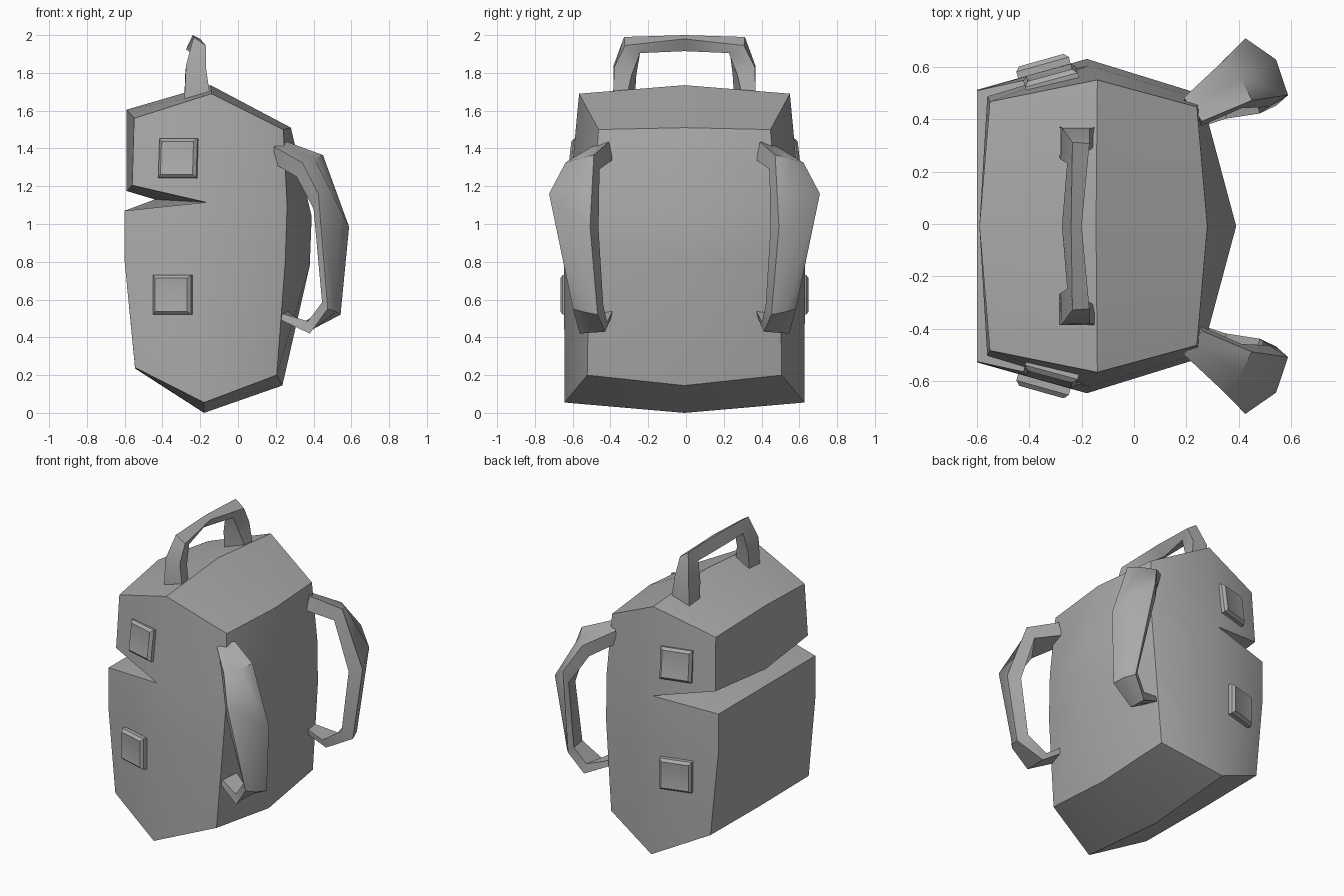
import bpy, bmesh, math
from mathutils import Vector

if "Cube" in bpy.data.objects:
    bpy.data.objects.remove(bpy.data.objects["Cube"])

Y0 = -0.008  # sideways centre of the bag

cloth = bpy.data.materials.new("grey_cloth")
cloth.diffuse_color = (0.4, 0.4, 0.4, 1)
cloth.use_nodes = True
cloth.node_tree.nodes["Principled BSDF"].inputs["Base Color"].default_value = cloth.diffuse_color


def finish(name, bm, angle=38):
    """Turn a bmesh into a named object with smooth-by-angle shading."""
    bmesh.ops.recalc_face_normals(bm, faces=bm.faces)
    me = bpy.data.meshes.new(name)
    bm.to_mesh(me)
    bm.free()
    me.materials.append(cloth)
    ob = bpy.data.objects.new(name, me)
    bpy.context.collection.objects.link(ob)
    bpy.context.view_layer.objects.active = ob
    ob.select_set(True)
    bpy.ops.object.shade_smooth_by_angle(angle=math.radians(angle))
    ob.select_set(False)
    return ob


def loft(name, sections, side=1, angle=38):
    """Skin a row of matching sections, optionally mirrored in y."""
    bm = bmesh.new()
    rings = [[bm.verts.new((x, Y0 + side * y, z)) for x, y, z in s] for s in sections]
    for a, b in zip(rings, rings[1:]):
        for i in range(len(a)):
            j = (i + 1) % len(a)
            bm.faces.new((a[i], a[j], b[j], b[i]))
    bm.faces.new(rings[0])
    bm.faces.new(rings[-1])
    return finish(name, bm, angle)


# Bag body: outline of the side panel (x, y, z) with matching centre line (x, z)
outline = [
    (-.55, .475, 1.56, -.59, 1.605),   # 0 flap top front
    (-.56, .495, 1.205, -.59, 1.175),  # 1 flap lower lip
    (-.17, .612, 1.115, -.44, 1.13),   # 2 notch under flap
    (-.60, .517, 1.07, -.60, 1.07),    # 3 pocket top edge
    (-.60, .520, .80, -.60, .80),      # 4 front middle
    (-.545, .525, .24, -.545, .235),   # 5 front bottom
    (-.18, .635, .055, -.18, 0),       # 6 bottom ridge
    (.205, .515, .20, .235, .145),     # 7 back bottom
    (.25, .505, .80, .38, .78),        # 8 back middle
    (.26, .485, 1.10, .39, 1.04),      # 9 back upper
    (.24, .455, 1.50, .28, 1.51),      # 10 back top
    (-.14, .558, 1.69, -.145, 1.735),  # 11 top ridge
]
bm = bmesh.new()
centre = [bm.verts.new((p[3], Y0, p[4])) for p in outline]
for s in (-1, 1):
    e = [bm.verts.new((p[0], Y0 + s * p[1], p[2])) for p in outline]
    rib = bm.verts.new((-.18, Y0 + s * .638, .80))
    for i in range(len(e)):
        j = (i + 1) % len(e)
        bm.faces.new((e[i], e[j], centre[j], centre[i]))
    for f in ((e[0], e[1], e[2], e[11]), (e[3], e[4], rib, e[2]), (e[4], e[5], e[6], rib),
              (rib, e[6], e[7], e[8]), (e[2], rib, e[8], e[9]), (e[11], e[2], e[9], e[10])):
        bm.faces.new(f)
finish("bag_body", bm)


# Square side pads following the slope of the side panels
def side_pad(name, centre, normal, side):
    n = Vector(normal).normalized()
    u = Vector((n.y, -n.x, 0)).normalized()
    v = n.cross(u)
    c = Vector(centre)
    rings = []
    for half, depth in ((.104, -.03), (.104, .026), (.088, .043), (.068, .039)):
        rings.append([c + u * a * half + v * b * half + n * depth
                      for a, b in ((-1, -1), (1, -1), (1, 1), (-1, 1))])
    loft(name, rings, side, 40)


# Shoulder strap sections: outer edge and inner edge, outer face then inner face
strap = [
    [(.19, .49, 1.41), (.26, .40, 1.435), (.25, .38, 1.34), (.19, .46, 1.32)],
    [(.34, .63, 1.325), (.45, .48, 1.365), (.41, .45, 1.29), (.31, .60, 1.25)],
    [(.425, .717, 1.16), (.588, .50, .985), (.515, .455, .97), (.40, .69, 1.08)],
    [(.475, .59, .55), (.543, .46, .52), (.48, .43, .57), (.445, .57, .585)],
    [(.38, .555, .42), (.37, .42, .43), (.35, .41, .48), (.37, .545, .485)],
    [(.23, .50, .49), (.26, .39, .50), (.26, .38, .54), (.22, .49, .53)],
]
# Slight bulge along the middle of the strap's outer face
for sec, bulge in zip(strap, (0, .015, .045, .015, 0, 0)):
    sec.insert(1, (Vector(sec[0]) + Vector(sec[1])) / 2 + Vector((.8, .6, 0)) * bulge)

for s, label in ((-1, "left"), (1, "right")):
    loft("shoulder_strap_" + label, strap, s, 45)
    side_pad("upper_pad_" + label, (-.312, .545, 1.345), (-.26, .96, .12), s)
    side_pad("lower_pad_" + label, (-.342, .592, .625), (-.27, .96, 0), s)

# Carry handle: half the sections, mirrored about the middle one
half = [
    [(-.285, .378, 1.63), (-.145, .378, 1.66), (-.145, .31, 1.66), (-.285, .265, 1.63)],
    [(-.275, .375, 1.84), (-.17, .372, 1.83), (-.18, .28, 1.79), (-.28, .255, 1.79)],
    [(-.235, .32, 1.99), (-.17, .315, 1.945), (-.195, .235, 1.905), (-.255, .24, 1.91)],
]
middle = [(-.24, 0, 2.0), (-.20, 0, 1.98), (-.25, 0, 1.915), (-.275, 0, 1.925)]
mirrored = [[(x, -y, z) for x, y, z in s] for s in reversed(half)]
loft("carry_handle", half + [middle] + mirrored)
